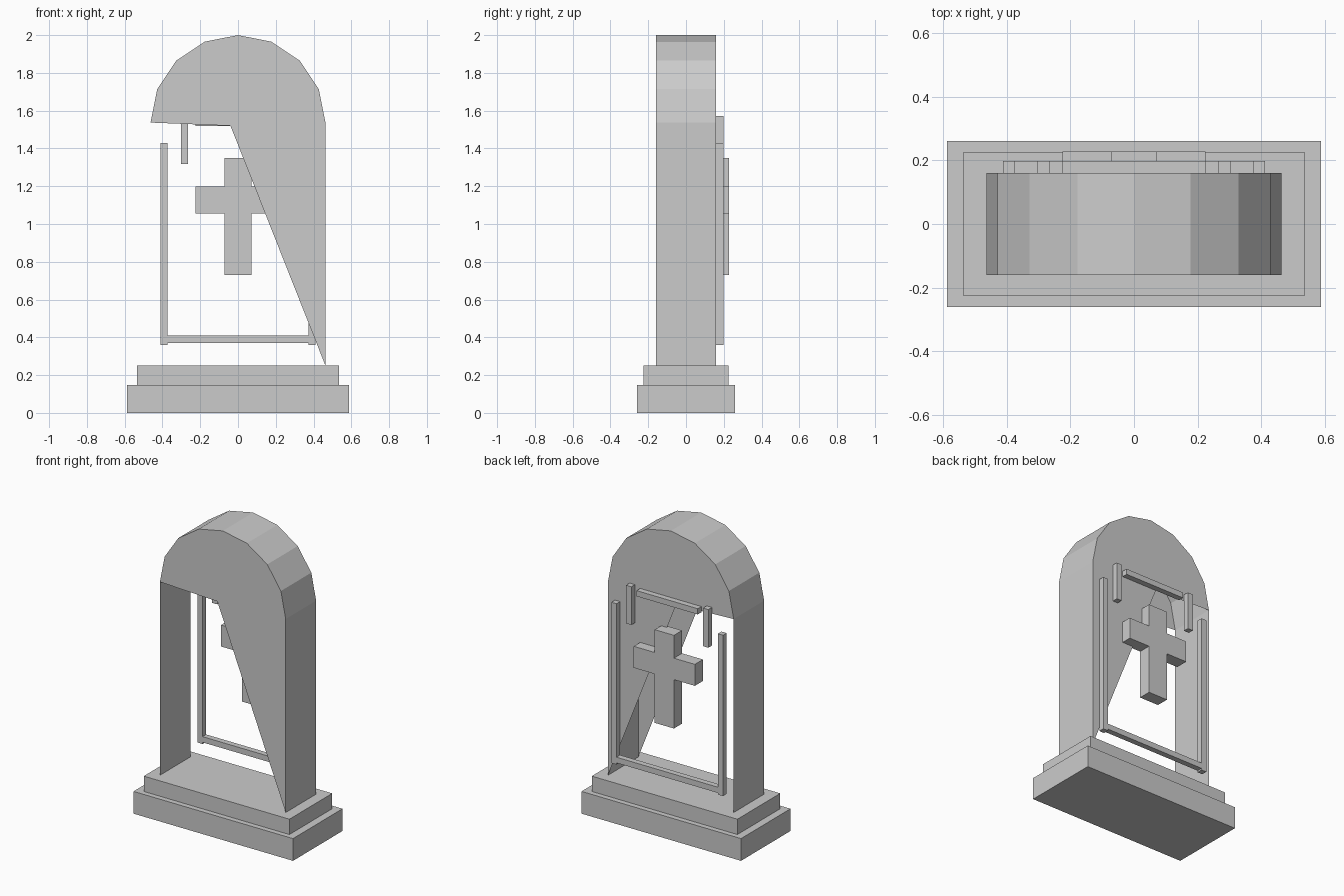
import bpy
import bmesh
import math

if "Cube" in bpy.data.objects:
    bpy.data.objects.remove(bpy.data.objects["Cube"])


def finish(name, bm):
    mesh = bpy.data.meshes.new(name)
    bm.to_mesh(mesh)
    bm.free()
    obj = bpy.data.objects.new(name, mesh)
    bpy.context.collection.objects.link(obj)
    return obj


def box(name, x, y, z):
    """Box from (min, max) ranges on each axis."""
    bm = bmesh.new()
    bmesh.ops.create_cube(bm, size=1)
    for v in bm.verts:
        v.co = [(lo + hi) / 2 + c * (hi - lo) for c, (lo, hi) in zip(v.co, (x, y, z))]
    return finish(name, bm)


# Stepped base
box("base_lower", (-0.587, 0.587), (-0.26, 0.26), (0, 0.148))
box("base_upper", (-0.536, 0.536), (-0.225, 0.225), (0.148, 0.25))

# Arched slab: open shell whose front and back panels are cut away on the left
R, SPRING, FOOT, DEPTH = 0.463, 1.537, 0.25, 0.16
arch = [(-R * math.cos(math.pi * i / 8), SPRING + R * math.sin(math.pi * i / 8))
        for i in range(9)]
outline = [(-R, FOOT)] + arch + [(R, FOOT)]
bm = bmesh.new()
front = [bm.verts.new((x, -DEPTH, z)) for x, z in outline]
back = [bm.verts.new((x, DEPTH, z)) for x, z in outline]
for i in range(len(outline) - 1):
    bm.faces.new((front[i], front[i + 1], back[i + 1], back[i]))
notch_front = bm.verts.new((-0.04, -DEPTH, 1.52))
notch_back = bm.verts.new((-0.04, DEPTH, 1.52))
bm.faces.new((front[1:] + [notch_front])[::-1])
bm.faces.new(back[1:] + [notch_back])
finish("arched_slab", bm)

# Border trim on the back
TRIM_Y = (DEPTH, 0.198)
for side, s in (("left", -1), ("right", 1)):
    box("trim_long_" + side, sorted((s * 0.373, s * 0.411)), TRIM_Y, (0.36, 1.43))
    box("trim_short_" + side, sorted((s * 0.264, s * 0.303)), TRIM_Y, (1.318, 1.572))
box("trim_bottom", (-0.373, 0.373), TRIM_Y, (0.371, 0.409))
box("trim_top", (-0.225, 0.225), TRIM_Y, (1.519, 1.557))

# Raised cross on the back
half = [(0.071, 0.73), (0.071, 1.055), (0.225, 1.055),
        (0.225, 1.198), (0.071, 1.198), (0.071, 1.35)]
profile = half + [(-x, z) for x, z in reversed(half)]
bm = bmesh.new()
face = bm.faces.new([bm.verts.new((x, 0.143, z)) for x, z in profile])
ext = bmesh.ops.extrude_face_region(bm, geom=[face], use_keep_orig=True)
bmesh.ops.translate(bm, vec=(0, 0.085, 0),
                    verts=[g for g in ext["geom"] if isinstance(g, bmesh.types.BMVert)])
bmesh.ops.recalc_face_normals(bm, faces=bm.faces)
finish("cross", bm)
